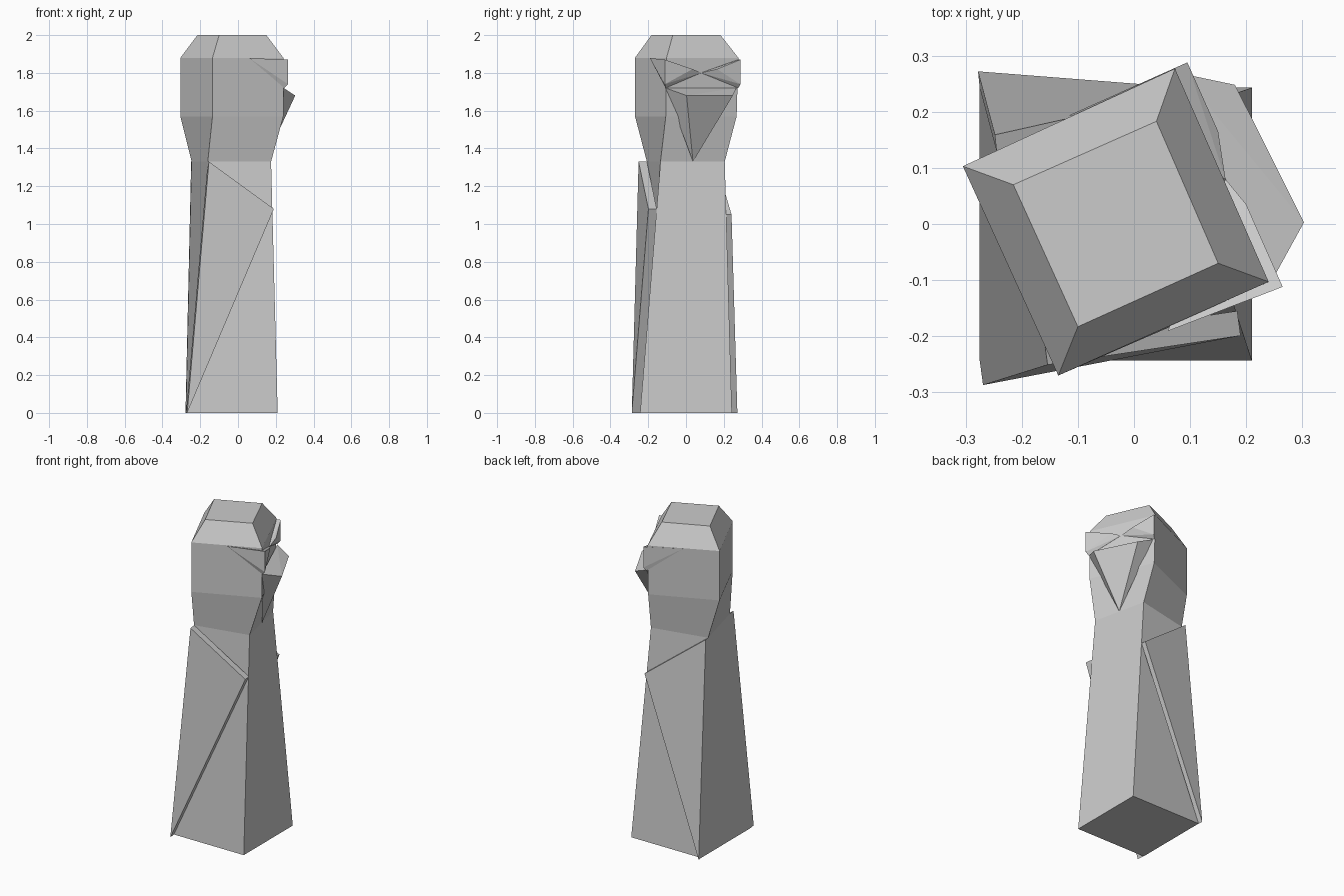
import bpy
import bmesh

if "Cube" in bpy.data.objects:
    bpy.data.objects.remove(bpy.data.objects["Cube"])


def make_object(name, bm):
    bmesh.ops.recalc_face_normals(bm, faces=bm.faces[:])
    mesh = bpy.data.meshes.new(name)
    bm.to_mesh(mesh)
    bm.free()
    obj = bpy.data.objects.new(name, mesh)
    bpy.context.collection.objects.link(obj)
    return obj


def loft(name, rings):
    """Skin four-cornered rings given as (z, corners) and cap both ends."""
    bm = bmesh.new()
    loops = [[bm.verts.new((x, y, z)) for x, y in pts] for z, pts in rings]
    for lo, hi in zip(loops, loops[1:]):
        for i in range(4):
            j = (i + 1) % 4
            bm.faces.new((lo[i], lo[j], hi[j], hi[i]))
    bm.faces.new(loops[0][::-1])
    bm.faces.new(loops[-1])
    return make_object(name, bm)


def hull(name, points):
    """Faceted solid wrapped around a few corner points."""
    bm = bmesh.new()
    for p in points:
        bm.verts.new(p)
    bmesh.ops.convex_hull(bm, input=bm.verts[:])
    return make_object(name, bm)


def fold(name, tri, offset):
    """Triangular cloth slab: inner triangle plus an offset copy."""
    outer = [tuple(c + d for c, d in zip(p, offset)) for p in tri]
    bm = bmesh.new()
    a = [bm.verts.new(p) for p in tri]
    b = [bm.verts.new(p) for p in outer]
    bm.faces.new(a)
    bm.faces.new(b[::-1])
    for i in range(3):
        j = (i + 1) % 3
        bm.faces.new((a[i], a[j], b[j], b[i]))
    return make_object(name, bm)


# Cross-sections, ordered front, right, back, left
base = [(-0.275, -0.243), (0.21, -0.243), (0.21, 0.243), (-0.275, 0.243)]
neck = [(-0.16, -0.207), (0.175, -0.135), (0.10, 0.205), (-0.245, 0.13)]
jaw = [(-0.135, -0.27), (0.24, -0.107), (0.075, 0.268), (-0.305, 0.103)]
skull = [(-0.135, -0.27), (0.24, -0.103), (0.073, 0.277), (-0.305, 0.103)]
crown = [(-0.10, -0.183), (0.15, -0.07), (0.04, 0.183), (-0.215, 0.07)]

# Robed body running up into the turned head as one closed skin
loft("body_and_head", [(0, base), (1.33, neck), (1.57, jaw),
                       (1.88, skull), (2.0, crown)])

# Cloth folds on the front and back of the robe
fold("front_fold", [(-0.275, -0.243, 0), (0.184, -0.155, 1.08),
                    (-0.16, -0.207, 1.33)], (0.006, -0.044, 0))
fold("back_fold", [(-0.275, 0.243, 0), (0.122, 0.212, 1.05),
                   (-0.245, 0.13, 1.33)], (-0.003, 0.029, 0))

# Slanted brow wedges, meeting in the middle of the face:
# outer corner, temple end, lower inner corner, inner ridge
tip = (0.163, 0.08, 1.80)
brows = {
    "right": ((0.265, -0.112), (0.06, -0.191), (0.245, -0.108), (0.20, 0.035)),
    "left": ((0.095, 0.288), (-0.115, 0.194), (0.08, 0.277), (0.15, 0.165)),
}
for side, (corner, temple, inner, ridge) in brows.items():
    hull(side + "_brow", [(*corner, 1.87), (*corner, 1.74), (*temple, 1.878),
                          (*inner, 1.72), (*ridge, 1.82), tip])

# Pointed beard below the brows
hull("beard", [(0.242, -0.108, 1.72), (0.085, 0.268, 1.72), (0.303, 0.003, 1.68),
               (0.18, 0.248, 1.68), (0.14, 0.037, 1.33)])
